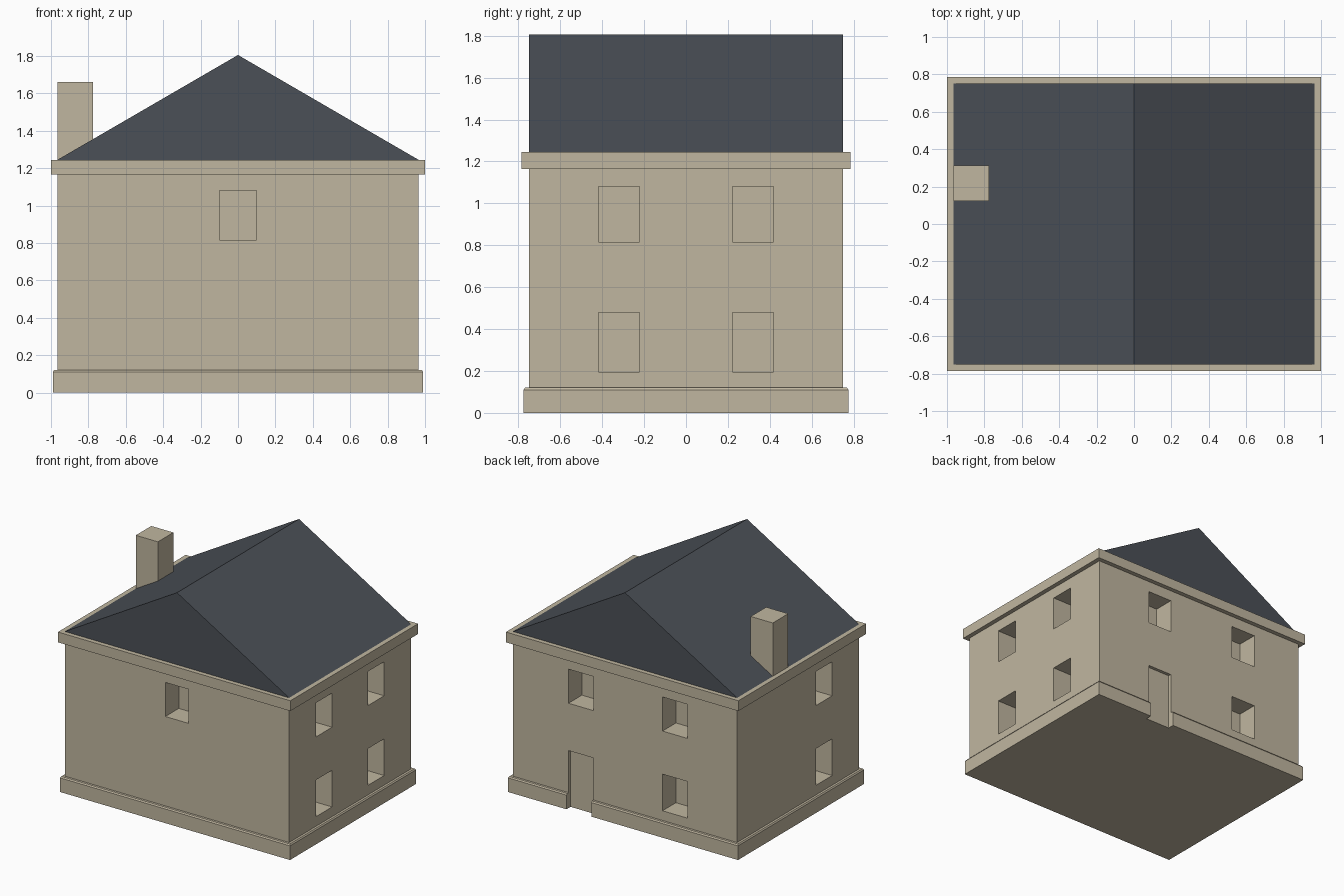
import bpy
import bmesh

if "Cube" in bpy.data.objects:
    bpy.data.objects.remove(bpy.data.objects["Cube"])


def material(name, rgb):
    m = bpy.data.materials.new(name)
    m.diffuse_color = (*rgb, 1)
    m.use_nodes = True
    m.node_tree.nodes["Principled BSDF"].inputs["Base Color"].default_value = m.diffuse_color
    return m


STONE = material("stone", (0.53, 0.47, 0.35))
SLATE = material("slate", (0.07, 0.08, 0.095))


def make_object(name, bm, mat):
    bmesh.ops.recalc_face_normals(bm, faces=bm.faces)
    mesh = bpy.data.meshes.new(name)
    bm.to_mesh(mesh)
    bm.free()
    mesh.materials.append(mat)
    obj = bpy.data.objects.new(name, mesh)
    bpy.context.collection.objects.link(obj)
    return obj


def stack(bm, levels):
    """Closed solid from rectangles (x0, x1, y0, y1, z), bottom to top."""
    rings = [[bm.verts.new(p) for p in ((a, c, z), (b, c, z), (b, d, z), (a, d, z))]
             for a, b, c, d, z in levels]
    bm.faces.new(rings[0][::-1])
    bm.faces.new(rings[-1])
    for low, high in zip(rings, rings[1:]):
        for i in range(4):
            j = (i + 1) % 4
            bm.faces.new((low[i], low[j], high[j], high[i]))


def box(bm, x0, x1, y0, y1, z0, z1):
    stack(bm, [(x0, x1, y0, y1, z0), (x0, x1, y0, y1, z1)])


# Plinth, walls and cornice as one stepped body
HX, HY = 0.965, 0.75
outline = [(0.025, 0), (0.025, 0.11), (0.018, 0.12), (0, 0.12),
           (0, 1.165), (0.035, 1.165), (0.035, 1.245)]
bm = bmesh.new()
stack(bm, [(-HX - o, HX + o, -HY - o, HY + o, z) for o, z in outline])
body = make_object("house_body", bm, STONE)

# Window recesses and the back door
DEPTH, OUT = 0.165, 0.01
LOWER, UPPER = (0.195, 0.48), (0.815, 1.08)
bm = bmesh.new()
for z in (LOWER, UPPER):
    for y in (-0.32, 0.32):
        box(bm, HX - DEPTH, HX + OUT, y - 0.098, y + 0.098, *z)
    box(bm, -HX - OUT, -HX + DEPTH, -0.418, -0.222, *z)
    box(bm, -0.537, -0.323, HY - DEPTH, HY + OUT, *z)
box(bm, 0.272, 0.486, HY - DEPTH, HY + OUT, *UPPER)
box(bm, -0.1, 0.1, -HY - OUT, -HY + DEPTH, *UPPER)
box(bm, 0.272, 0.486, HY - 0.025, HY + 0.1, -0.1, 0.447)
cutter = make_object("opening_cutter", bm, STONE)
cutter.hide_render = True

mod = body.modifiers.new("openings", "BOOLEAN")
mod.object = cutter
mod.solver = "EXACT"
bpy.context.view_layer.objects.active = body
bpy.ops.object.modifier_apply(modifier=mod.name)
bpy.data.objects.remove(cutter)

# Gabled roof
bm = bmesh.new()
profile = [(-HX, 1.245), (HX, 1.245), (0, 1.805)]
front, back = [[bm.verts.new((x, y, z)) for x, z in profile] for y in (-HY, HY)]
bm.faces.new(front)
bm.faces.new(back[::-1])
for i in range(3):
    j = (i + 1) % 3
    bm.faces.new((front[i], front[j], back[j], back[i]))
make_object("roof", bm, SLATE)

# Chimney
bm = bmesh.new()
box(bm, -HX, -0.775, 0.122, 0.312, 1.245, 1.66)
make_object("chimney", bm, STONE)
